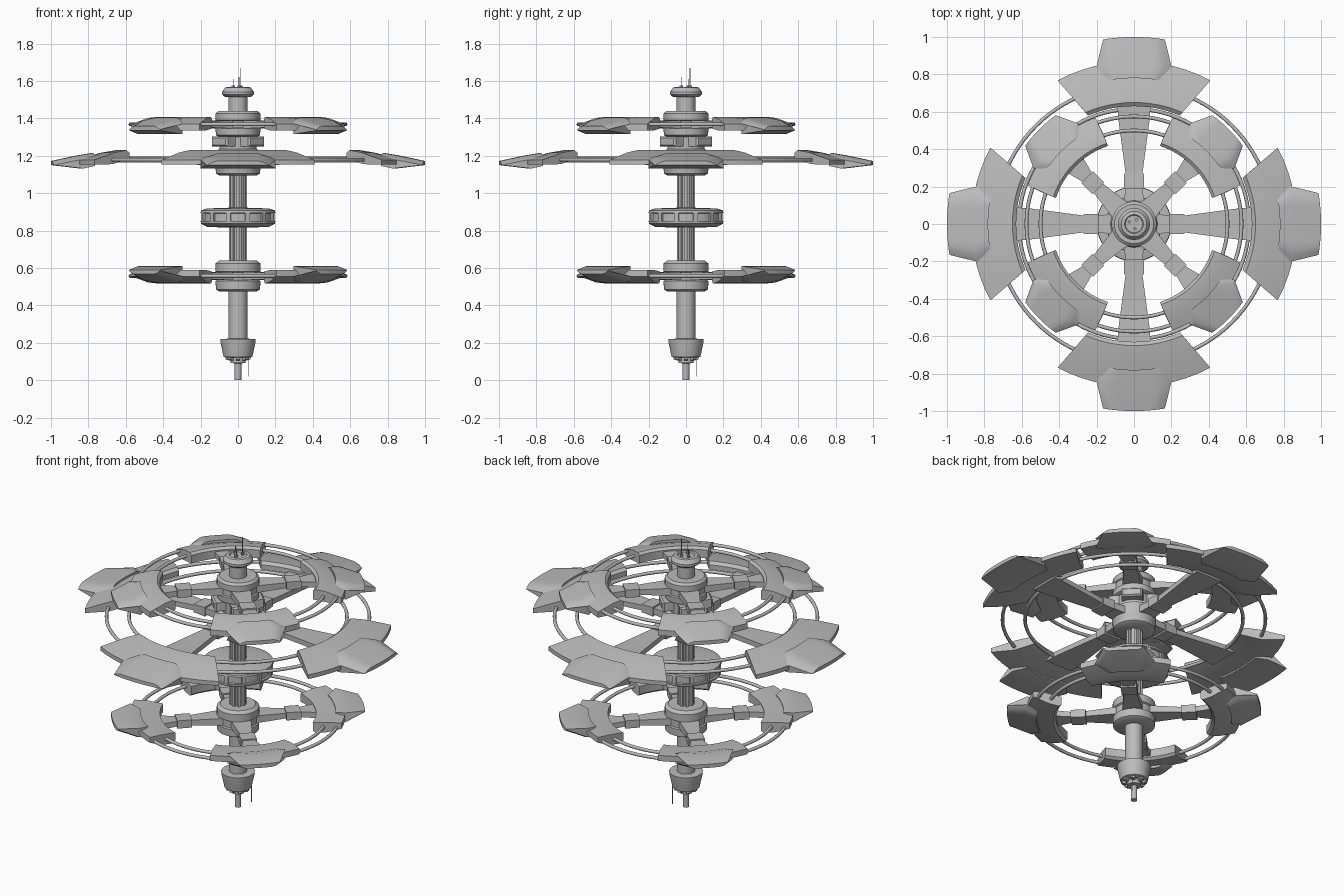
import bpy, bmesh, math
from mathutils import Matrix

if "Cube" in bpy.data.objects:
    bpy.data.objects.remove(bpy.data.objects["Cube"], do_unlink=True)

GREY = (0.5, 0.5, 0.5, 1.0)
metal = bpy.data.materials.new("plain_grey")
metal.use_nodes = True
metal.diffuse_color = GREY
metal.node_tree.nodes["Principled BSDF"].inputs["Base Color"].default_value = GREY


def finish(name, bm, angle=0.0):
    """Turn a bmesh into a grey object, rotated about the mast."""
    bmesh.ops.recalc_face_normals(bm, faces=bm.faces)
    bmesh.ops.rotate(bm, verts=bm.verts, matrix=Matrix.Rotation(angle, 3, "Z"))
    mesh = bpy.data.meshes.new(name)
    bm.to_mesh(mesh)
    bm.free()
    mesh.materials.append(metal)
    obj = bpy.data.objects.new(name, mesh)
    bpy.context.collection.objects.link(obj)
    bpy.ops.object.select_all(action="DESELECT")
    obj.select_set(True)
    bpy.context.view_layer.objects.active = obj
    bpy.ops.object.shade_smooth_by_angle(angle=math.radians(30))
    return obj


def skin(bm, loops):
    """Join equal closed loops into a capped solid."""
    rows = [[bm.verts.new(p) for p in loop] for loop in loops]
    count = len(rows[0])
    for a, b in zip(rows, rows[1:]):
        for k in range(count):
            n = (k + 1) % count
            bm.faces.new((a[k], a[n], b[n], b[k]))
    bm.faces.new(rows[0])
    bm.faces.new(rows[-1])


def lathe(name, profile, sides=48):
    """Turned solid from (radius, height) points."""
    bm = bmesh.new()
    skin(bm, [[(r * math.cos(k * math.tau / sides), r * math.sin(k * math.tau / sides), z)
               for k in range(sides)] for r, z in profile])
    return finish(name, bm)


def sector(name, profile, angle, drop=0.0, steps=12):
    """Curved plate from (radius, height, half angle) points; upper points can dip at the ends."""
    bm = bmesh.new()
    middle = sum(p[1] for p in profile) / len(profile)
    loops = []
    for i in range(steps + 1):
        t = 2 * i / steps - 1
        loop = []
        for r, z, half in profile:
            a = math.radians(half) * t
            dip = drop * max(0, (abs(t) - 0.75) * 4) if z > middle else 0
            loop.append((r * math.cos(a), r * math.sin(a), z - dip))
        loops.append(loop)
    skin(bm, loops)
    return finish(name, bm, angle)


def beam(name, stations, angle):
    """Radial beam from (radius, half width, bottom, top) stations."""
    bm = bmesh.new()
    skin(bm, [[(r, -w, lo), (r, w, lo), (r, w, hi), (r, -w, hi)] for r, w, lo, hi in stations])
    return finish(name, bm, angle)


def hoop(name, radius, z, thick=0.01):
    bpy.ops.mesh.primitive_torus_add(major_segments=96, minor_segments=10, location=(0, 0, z),
                                     major_radius=radius, minor_radius=thick)
    obj = bpy.context.object
    obj.name = name
    obj.data.materials.append(metal)
    bpy.ops.object.shade_smooth_by_angle(angle=math.radians(60))


def rod(name, x, y, low, high, radius, sides=8):
    bm = bmesh.new()
    bmesh.ops.create_cone(bm, cap_ends=True, segments=sides, radius1=radius, radius2=radius,
                          depth=high - low, matrix=Matrix.Translation((x, y, (low + high) / 2)))
    return finish(name, bm)


# Central mast, bottom to top
lathe("bottom_spike", [(0.018, 0), (0.018, 0.09), (0.04, 0.092), (0.04, 0.13)], 24)
lathe("bottom_cup", [(0.06, 0.12), (0.077, 0.125), (0.093, 0.2), (0.095, 0.22), (0.05, 0.222)])
lathe("lower_mast", [(0.05, 0.2), (0.05, 0.49)])
lathe("lower_hub", [(0.1, 0.475), (0.118, 0.485), (0.12, 0.53), (0.112, 0.535), (0.112, 0.575),
                    (0.12, 0.58), (0.12, 0.625), (0.1, 0.64)])
lathe("column_core", [(0.035, 0.63), (0.035, 1.11)], 24)
lathe("middle_disc", [(0.05, 0.815), (0.165, 0.82), (0.198, 0.837), (0.2, 0.85), (0.188, 0.852),
                      (0.188, 0.892), (0.2, 0.895), (0.198, 0.908), (0.165, 0.918), (0.05, 0.922)])
lathe("middle_hub", [(0.1, 1.095), (0.118, 1.105), (0.12, 1.14), (0.125, 1.15), (0.125, 1.205),
                     (0.12, 1.225), (0.1, 1.235)])
lathe("upper_neck", [(0.1, 1.22), (0.1, 1.32)])
lathe("upper_hub", [(0.1, 1.3), (0.118, 1.31), (0.12, 1.345), (0.112, 1.35), (0.112, 1.385),
                    (0.12, 1.39), (0.12, 1.425), (0.105, 1.438)])
lathe("top_post", [(0.05, 1.43), (0.05, 1.53)])
lathe("top_cap", [(0.07, 1.515), (0.085, 1.527), (0.085, 1.542), (0.068, 1.565),
                  (0.05, 1.568), (0.046, 1.56)])

# Mast details repeated around the axis
for k in range(8):
    a = k * math.tau / 8
    beam("column_rib_low", [(0.03, 0.009, 0.63, 0.825), (0.047, 0.009, 0.63, 0.825)], a)
    beam("column_rib_high", [(0.03, 0.009, 0.915, 1.1), (0.047, 0.009, 0.915, 1.1)], a)
    beam("cup_tooth", [(0.045, 0.01, 0.105, 0.13), (0.068, 0.012, 0.11, 0.13)], a)
for k in range(12):
    beam("disc_divider", [(0.17, 0.012, 0.845, 0.9), (0.198, 0.012, 0.845, 0.9)],
         (k + 0.5) * math.tau / 12)

# Antennas and their sockets
for x, y, top in ((0.015, 0.022, 1.67), (-0.025, 0.012, 1.61), (0.005, -0.025, 1.62)):
    rod("antenna_socket", x, y, 1.55, 1.575, 0.009)
    rod("antenna", x, y, 1.56, top, 0.002)
rod("bottom_antenna", 0.055, 0.055, 0.02, 0.13, 0.002)

# Broad middle ring: panels, tabs and spokes on the main axes
WIDE_BODY = [(0.63, 1.185, 23), (0.63, 1.215, 23), (0.65, 1.23, 23.5), (0.73, 1.217, 25.5),
             (0.87, 1.178, 28), (0.87, 1.152, 28), (0.74, 1.155, 25.5)]
WIDE_TAB = [(0.78, 1.145, 11), (0.78, 1.215, 11), (0.86, 1.202, 13.6), (1.0, 1.172, 9.5),
            (1.0, 1.15, 9.5), (0.85, 1.132, 13.6)]
WIDE_SPOKE = [(0.1, 0.055, 1.155, 1.2), (0.2, 0.045, 1.16, 1.198), (0.27, 0.045, 1.163, 1.195),
              (0.57, 0.085, 1.165, 1.195), (0.66, 0.09, 1.165, 1.2)]
for k in range(4):
    a = k * math.tau / 4
    sector("wide_panel", WIDE_BODY, a)
    sector("wide_tab", WIDE_TAB, a, drop=0.022)
    beam("wide_spoke", WIDE_SPOKE, a)
    beam("wide_spoke_collar", [(0.19, 0.055, 1.15, 1.208), (0.27, 0.052, 1.155, 1.203)], a)
hoop("wide_inner_hoop", 0.615, 1.18)
hoop("wide_outer_hoop", 0.742, 1.178)

# Two narrower rings on the diagonals; the lower one is upside down
SMALL_BODY = [(0.44, 1.345, 26.5), (0.44, 1.395, 26.5), (0.455, 1.408, 26.5), (0.51, 1.402, 26),
              (0.605, 1.37, 25), (0.605, 1.335, 25), (0.53, 1.335, 26)]
SMALL_TAB = [(0.55, 1.33, 12.5), (0.55, 1.404, 12.5), (0.615, 1.388, 16), (0.716, 1.358, 9.3),
             (0.716, 1.335, 9.3), (0.61, 1.315, 16)]
SMALL_SPOKE = [(0.09, 0.058, 1.345, 1.39), (0.28, 0.034, 1.352, 1.384),
               (0.36, 0.036, 1.352, 1.384), (0.47, 0.065, 1.35, 1.388)]
SMALL_COLLAR = [(0.27, 0.045, 1.345, 1.393), (0.355, 0.045, 1.345, 1.393)]
FLIP = 1.925


def placed(points, flip):
    """Mirror every height of a sector profile or beam when flip is set."""
    if not flip:
        return points
    if len(points[0]) == 3:
        return [(r, FLIP - z, h) for r, z, h in points]
    return [(r, w, FLIP - hi, FLIP - lo) for r, w, lo, hi in points]


def dipped_tab(name, angle, flip):
    tab = sector(name, SMALL_TAB, angle, drop=0.018)
    if flip:
        for v in tab.data.vertices:
            v.co.z = FLIP - v.co.z
        tab.data.flip_normals()


for level, flip in (("upper", False), ("lower", True)):
    for k in range(4):
        a = (k + 0.5) * math.tau / 4
        sector(level + "_panel", placed(SMALL_BODY, flip), a)
        dipped_tab(level + "_tab", a, flip)
        beam(level + "_spoke", placed(SMALL_SPOKE, flip), a)
        beam(level + "_spoke_collar", placed(SMALL_COLLAR, flip), a)
    z = FLIP - 1.368 if flip else 1.368
    hoop(level + "_inner_hoop", 0.5, z)
    hoop(level + "_outer_hoop", 0.575, z)

# Small boxes around the upper neck
for k in range(4):
    beam("neck_box", [(0.08, 0.06, 1.25, 1.303), (0.135, 0.06, 1.25, 1.303),
                      (0.145, 0.05, 1.258, 1.295)], (k + 0.5) * math.tau / 4)
